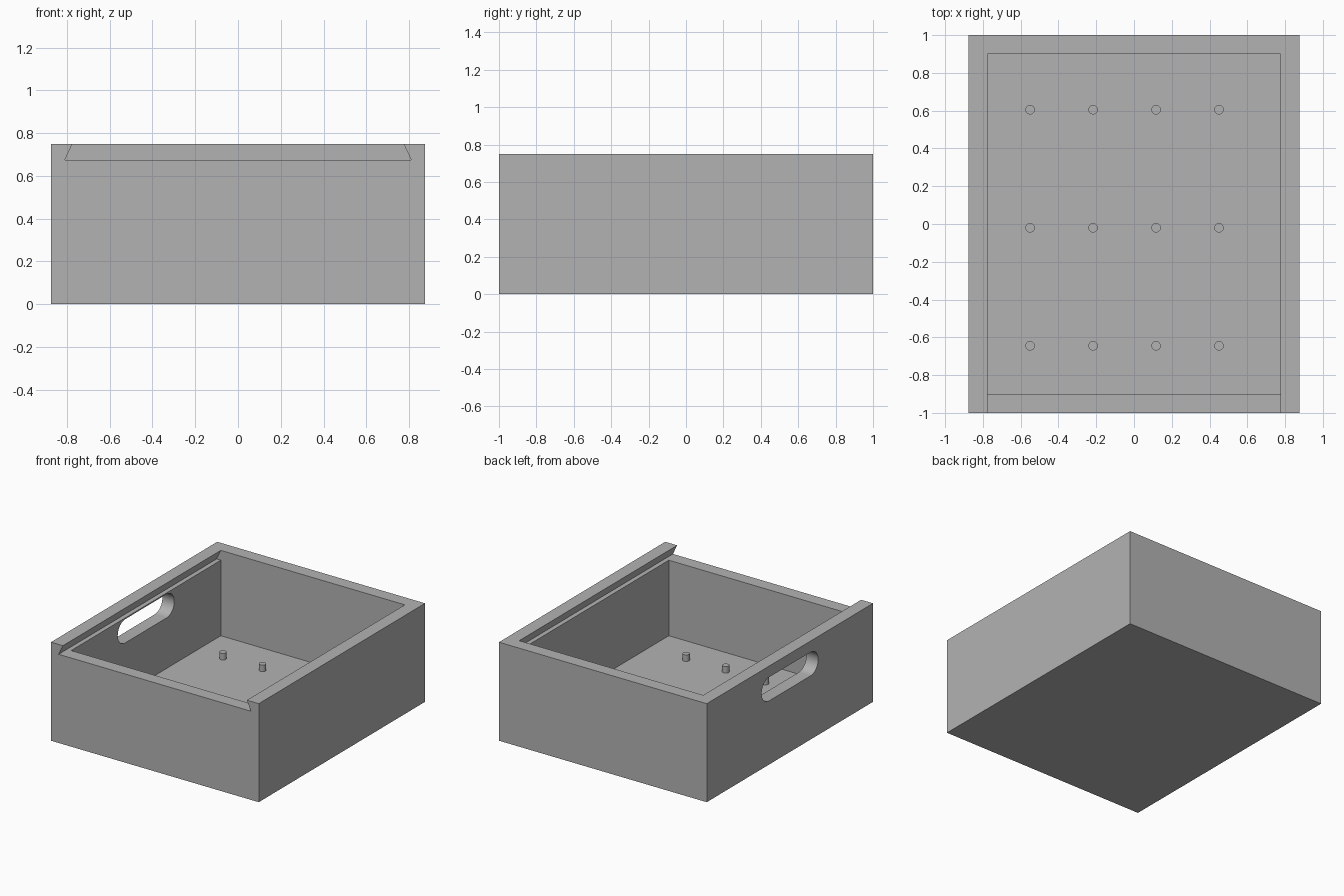
import bpy, bmesh, math
from mathutils import Vector

if "Cube" in bpy.data.objects:
    bpy.data.objects.remove(bpy.data.objects["Cube"], do_unlink=True)

grey = bpy.data.materials.new("plain grey")
grey.use_nodes = True
grey.diffuse_color = (0.45, 0.45, 0.45, 1)
grey.node_tree.nodes["Principled BSDF"].inputs["Base Color"].default_value = (0.45, 0.45, 0.45, 1)

HALF_W, HALF_L, HEIGHT = 0.875, 1.0, 0.75
WALL, FLOOR, LEDGE = 0.1, 0.1, 0.675
INNER_W, INNER_L = HALF_W - WALL, HALF_L - WALL


def prism(name, outline, sweep):
    """Solid made by sweeping a closed 3D outline along a vector."""
    bm = bmesh.new()
    face = bm.faces.new([bm.verts.new(p) for p in outline])
    swept = bmesh.ops.extrude_face_region(bm, geom=[face])["geom"]
    bmesh.ops.translate(bm, vec=Vector(sweep),
                        verts=[v for v in swept if isinstance(v, bmesh.types.BMVert)])
    bmesh.ops.recalc_face_normals(bm, faces=bm.faces)
    mesh = bpy.data.meshes.new(name)
    bm.to_mesh(mesh)
    bm.free()
    mesh.materials.append(grey)
    obj = bpy.data.objects.new(name, mesh)
    bpy.context.collection.objects.link(obj)
    return obj


def block(name, w, l, z0, z1):
    """Centred box with half width w and half length l."""
    base = [(-w, -l, z0), (w, -l, z0), (w, l, z0), (-w, l, z0)]
    return prism(name, base, (0, 0, z1 - z0))


def cut(target, cutter):
    """Subtract the cutter and remove it."""
    mod = target.modifiers.new("cut", "BOOLEAN")
    mod.operation, mod.solver, mod.object = "DIFFERENCE", "EXACT", cutter
    cutter.hide_render = True
    bpy.context.view_layer.objects.active = target
    bpy.ops.object.modifier_apply(modifier=mod.name)
    bpy.data.objects.remove(cutter, do_unlink=True)


# Box body
body = block("box_body", HALF_W, HALF_L, 0, HEIGHT)

# Dovetail groove for a sliding lid, open at the front
slope = (0.81 - INNER_W) / (HEIGHT - LEDGE)
over = 0.05
top_w = INNER_W - slope * over
groove = [(-0.81, -1.1, LEDGE), (0.81, -1.1, LEDGE),
          (top_w, -1.1, HEIGHT + over), (-top_w, -1.1, HEIGHT + over)]
cut(body, prism("lid_groove", groove, (0, 1.1 + INNER_L, 0)))

# Inner cavity
cut(body, block("cavity", INNER_W, INNER_L, FLOOR, LEDGE + 0.02))

# Rounded hand hole through the right wall only
R, REACH, HOLE_Z, STEPS = 0.09, 0.25, 0.575, 16
hole = []
for side, start in ((1, -math.pi / 2), (-1, math.pi / 2)):
    for i in range(STEPS + 1):
        a = start + math.pi * i / STEPS
        hole.append((-1.0, side * REACH + R * math.cos(a), HOLE_Z + R * math.sin(a)))
cut(body, prism("hand_hole", hole, (0.4, 0, 0)))

# Rows of small pegs on the floor
pegs = []
for row in range(3):
    for col in range(4):
        x, y = -0.55 + col / 3, 0.605 - row * 0.625
        ring = [(x + 0.025 * math.cos(a), y + 0.025 * math.sin(a), FLOOR - 0.01)
                for a in (math.tau * i / 24 for i in range(24))]
        pegs.append(prism(f"floor_peg_{row + 1}_{col + 1}", ring, (0, 0, 0.06)))

# Smooth the round surfaces, keep the edges sharp
bpy.ops.object.select_all(action="DESELECT")
for obj in [body] + pegs:
    obj.select_set(True)
bpy.context.view_layer.objects.active = body
bpy.ops.object.shade_smooth_by_angle(angle=math.radians(30))
